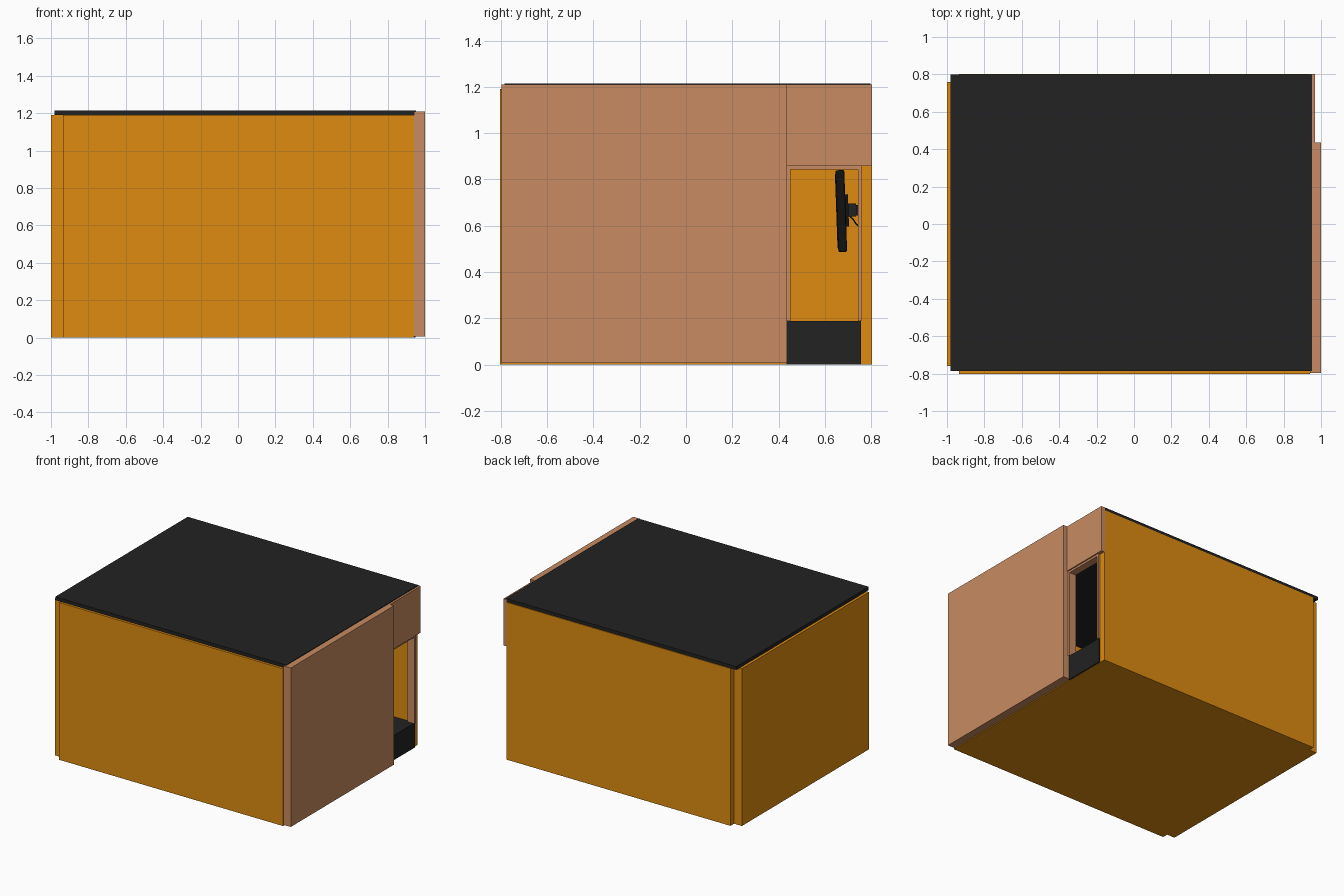
import bpy
from math import radians
from mathutils import Vector, Matrix

if "Cube" in bpy.data.objects:
    bpy.data.objects.remove(bpy.data.objects["Cube"])


def material(name, rgb):
    m = bpy.data.materials.new(name)
    m.diffuse_color = (*rgb, 1)
    m.use_nodes = True
    m.node_tree.nodes["Principled BSDF"].inputs["Base Color"].default_value = m.diffuse_color
    return m


ORANGE = material("orange", (0.73, 0.26, 0.005))
TAN = material("tan", (0.58, 0.26, 0.12))
DARK = material("charcoal", (0.016, 0.016, 0.016))
BLACK = material("black", (0.006, 0.006, 0.006))


def box(name, x, y, z, mat, bevel=0):
    """Box from (min, max) pairs on each axis."""
    bpy.ops.mesh.primitive_cube_add(size=1)
    o = bpy.context.object
    o.name = name
    size = [b - a for a, b in (x, y, z)]
    mid = Vector([(a + b) / 2 for a, b in (x, y, z)])
    o.data.transform(Matrix.Diagonal((*size, 1)))
    o.location = mid
    o.data.materials.append(mat)
    if bevel:
        b = o.modifiers.new("bevel", 'BEVEL')
        b.width, b.segments = bevel, 2
    return o


# room shell: floor and three walls, leaving small notches at the corners
box("floor", (-0.93, 0.94), (-0.76, 0.76), (0, 0.02), ORANGE)
box("left_wall", (-1, -0.93), (-0.76, 0.76), (0, 1.19), ORANGE)
box("front_wall", (-0.935, 0.94), (-0.803, -0.755), (0, 1.19), ORANGE)
box("back_wall", (-0.935, 0.94), (0.757, 0.803), (0, 1.19), ORANGE)

# ceiling slab
box("roof", (-0.98, 0.952), (-0.785, 0.798), (1.19, 1.215), DARK)

# right side: thick slab, lintel above the opening
box("right_wall", (0.94, 1.0), (-0.797, 0.437), (0.007, 1.21), TAN)
box("lintel", (0.935, 0.967), (0.437, 0.803), (0.857, 1.21), TAN)

# opening frame
for name, y in (("inner_jamb", (0.437, 0.451)), ("outer_jamb", (0.744, 0.759))):
    box("frame_" + name, (0.9, 0.957), y, (0.188, 0.857), TAN)
box("frame_head", (0.9, 0.957), (0.451, 0.744), (0.842, 0.857), TAN)

# low cabinet along the back wall, filling the opening's foot
box("low_cabinet", (-0.93, 0.95), (0.435, 0.757), (0.001, 0.188), DARK)

# wall television, tipped slightly
TX, PIVOT = 0.0, Vector((0, 0.67, 0.662))
tilt = Matrix.Translation(PIVOT) @ Matrix.Rotation(radians(2), 4, 'X') @ Matrix.Translation(-PIVOT)
tv = [
    box("television_body", (TX - .31, TX + .31), (0.652, 0.69), (0.487, 0.84), BLACK, 0.006),
    box("television_screen", (TX - .295, TX + .295), (0.649, 0.653), (0.505, 0.825), DARK),
    box("television_back_plate", (TX - .1, TX + .1), (0.69, 0.702), (0.595, 0.735), BLACK),
]
for o in tv:
    o.matrix_world = tilt @ Matrix.Translation(o.location)

# wall bracket and cable
box("bracket_block", (TX - .04, TX + .04), (0.695, 0.735), (0.64, 0.697), DARK)
box("bracket_wall_plate", (TX - .06, TX + .06), (0.735, 0.757), (0.645, 0.69), DARK)
curve = bpy.data.curves.new("cable", 'CURVE')
curve.dimensions = '3D'
curve.bevel_depth = 0.003
curve.bevel_resolution = 2
points = [(TX, 0.70, 0.65), (TX, 0.72, 0.63), (TX, 0.737, 0.605), (TX, 0.757, 0.585)]
spline = curve.splines.new('POLY')
spline.points.add(len(points) - 1)
for p, co in zip(spline.points, points):
    p.co = (*co, 1)
cable = bpy.data.objects.new("cable", curve)
curve.materials.append(BLACK)
bpy.context.collection.objects.link(cable)
